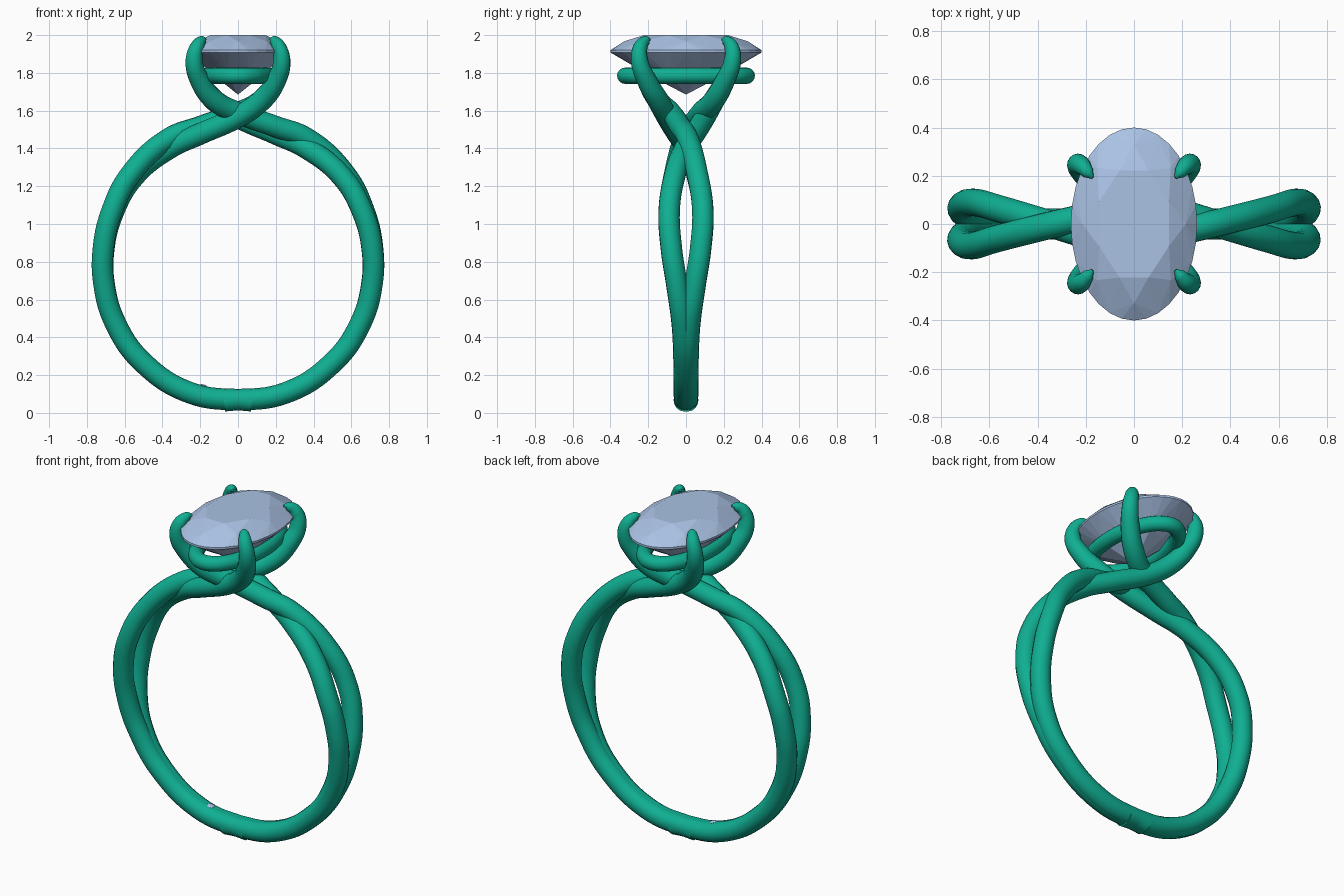
import bpy, bmesh
from math import sin, cos, pi, radians

if "Cube" in bpy.data.objects:
    bpy.data.objects.remove(bpy.data.objects["Cube"])

R, CZ = 0.715, 0.775          # band centre-line radius and height


def material(name, color):
    m = bpy.data.materials.new(name)
    m.diffuse_color = color
    m.use_nodes = True
    m.node_tree.nodes["Principled BSDF"].inputs["Base Color"].default_value = m.diffuse_color
    return m


METAL = material("teal_metal", (0.005, 0.43, 0.29, 1))
STONE = material("pale_blue_stone", (0.40, 0.54, 0.78, 1))


def tube(name, pts, depth, cyclic=False):
    """Smooth round tube through (x, y, z, radius factor) points."""
    cu = bpy.data.curves.new(name, 'CURVE')
    cu.dimensions = '3D'
    cu.bevel_depth = depth
    cu.bevel_resolution = 6
    cu.resolution_u = 10
    cu.use_fill_caps = True
    sp = cu.splines.new('BEZIER')
    sp.bezier_points.add(len(pts) - 1)
    for bp, (x, y, z, r) in zip(sp.bezier_points, pts):
        bp.co = (x, y, z)
        bp.radius = r
        bp.handle_left_type = bp.handle_right_type = 'AUTO'
    sp.use_cyclic_u = cyclic
    ob = bpy.data.objects.new(name, cu)
    bpy.context.collection.objects.link(ob)
    bpy.ops.object.select_all(action='DESELECT')
    ob.select_set(True)
    bpy.context.view_layer.objects.active = ob
    bpy.ops.object.convert(target='MESH')
    ob = bpy.context.object
    ob.data.materials.clear()
    ob.data.materials.append(METAL)
    bpy.ops.object.shade_smooth_by_angle(angle=radians(50))
    return ob


def on_band(deg, y, out=0.0):
    a = radians(deg)
    return ((R + out) * sin(a), y, CZ - (R + out) * cos(a), 1)


def turned(pts):
    """Half turn about the vertical axis."""
    return [(-x, -y, z, r) for x, y, z, r in pts]


def prong(side):
    """Upper end of a strand, rising to the left and curling over the stone."""
    return [(-0.125, side * 0.148, 1.655, 1), (-0.2, side * 0.205, 1.755, 0.92),
            (-0.232, side * 0.246, 1.865, 0.8), (-0.215, side * 0.24, 1.94, 0.66),
            (-0.19, side * 0.212, 1.972, 0.45), (-0.172, side * 0.192, 1.979, 0.12)]


# Strands: split from the band, cross at the shoulder, then become prongs
def shank(side, lift):
    return [on_band(d, side * y, o * lift) for d, y, o in
            ((-6, 0.008, 0), (20, 0.008, 0), (45, 0.01, 0), (65, 0.02, 0),
             (82, 0.048, 0), (98, 0.078, 0.1), (114, 0.089, 0.35), (131, 0.06, 0.85))]


under = shank(-1, 0.015) + [(0.36, -0.004, 1.403, 1), (0.2, 0.045, 1.477, 1),
                            (0.0, 0.1, 1.567, 1)] + prong(1)
over = shank(1, 0.04) + [(0.36, 0.008, 1.455, 1), (0.2, -0.03, 1.515, 1),
                         (0.0, -0.08, 1.588, 1)] + prong(-1)
for label, pts in (("under", under), ("over", over)):
    tube("right_" + label + "_strand", pts, 0.057)
    tube("left_" + label + "_strand", turned(pts), 0.057)

# Oval rail beneath the stone
tube("gallery_rail", [(0.165 * cos(i * pi / 8), 0.322 * sin(i * pi / 8), 1.785, 1)
                      for i in range(16)], 0.043, cyclic=True)


def cut_stone(name, rx, ry, rings, girdle=32):
    """Faceted oval stone: convex hull of rings (scale, z, count, twist)."""
    bm = bmesh.new()
    for s, z, n, twist in rings:
        for i in range(n):
            a = 2 * pi * (i + twist) / n
            bm.verts.new((rx * s * cos(a), ry * s * sin(a), z))
    bmesh.ops.convex_hull(bm, input=bm.verts)
    bmesh.ops.dissolve_limit(bm, angle_limit=radians(0.5), verts=bm.verts, edges=bm.edges)
    bmesh.ops.recalc_face_normals(bm, faces=bm.faces)
    me = bpy.data.meshes.new(name)
    bm.to_mesh(me)
    bm.free()
    me.materials.append(STONE)
    ob = bpy.data.objects.new(name, me)
    bpy.context.collection.objects.link(ob)
    return ob


# Oval centre stone: table, crown, girdle, pavilion, culet
cut_stone("centre_stone", 0.262, 0.4, (
    (0.60, 2.0, 8, 0.5), (0.82, 1.967, 8, 0), (1.0, 1.92, 32, 0),
    (1.0, 1.908, 32, 0), (0.52, 1.786, 8, 0.5), (0.0, 1.685, 1, 0)))

# Tiny stone set flush inside the bottom of the band
accent = cut_stone("hidden_accent_stone", 0.022, 0.022, (
    (0.6, 0.006, 8, 0.5), (1.0, 0.0, 16, 0), (0.0, -0.018, 1, 0)))
ang = radians(-16)
accent.location = ((R - 0.058) * sin(ang), 0, CZ - (R - 0.058) * cos(ang))
accent.rotation_euler = (0, -ang, 0)
